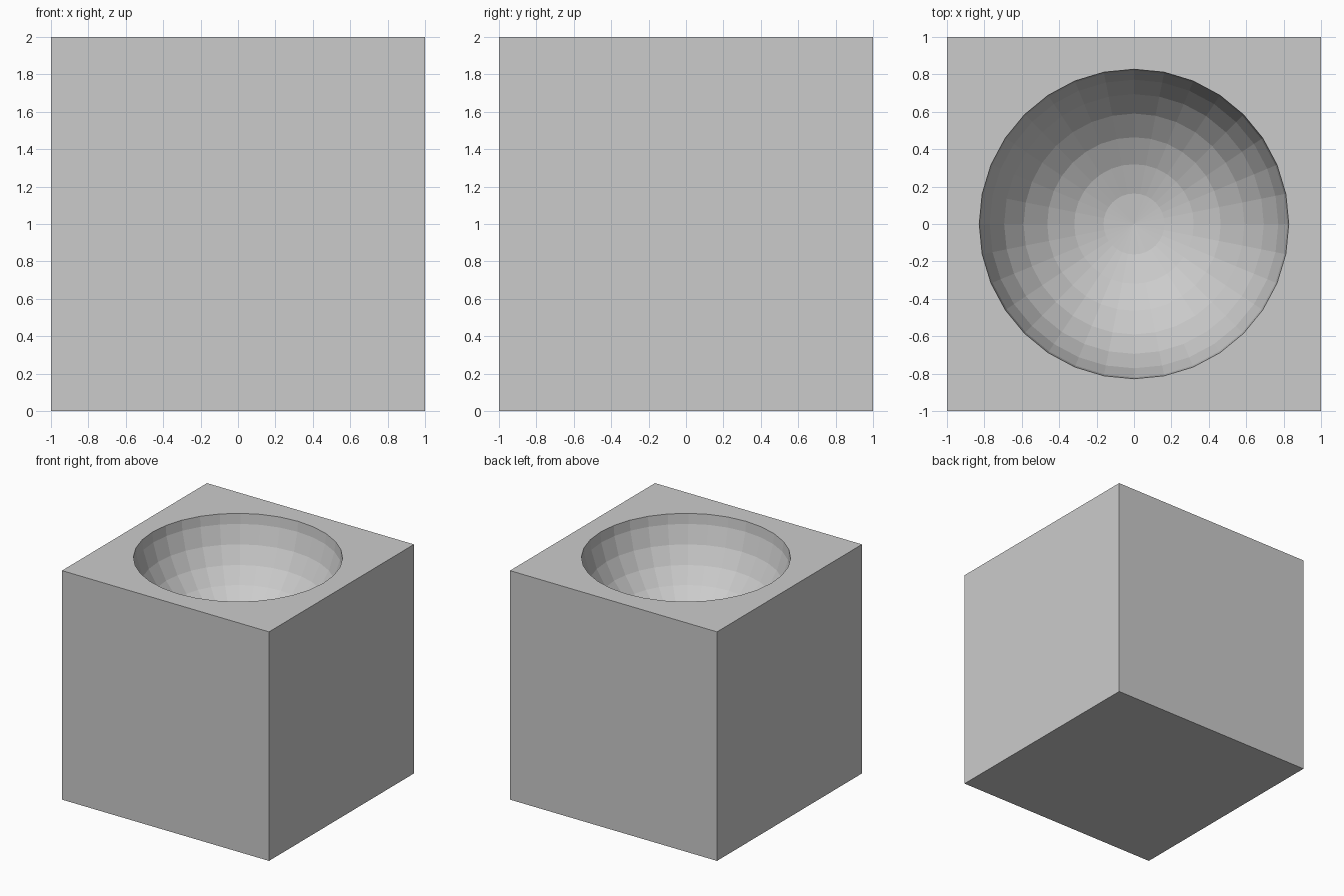
import bpy

if "Cube" in bpy.data.objects:
    bpy.data.objects.remove(bpy.data.objects["Cube"])

# Solid cube body
bpy.ops.mesh.primitive_cube_add(size=2, location=(0, 0, 1))
block = bpy.context.object
block.name = "block"

# Sphere that carves the bowl, its equator just above the top face
bpy.ops.mesh.primitive_uv_sphere_add(segments=32, ring_count=16, radius=0.835,
                                     location=(0, 0, 2.075))
cutter = bpy.context.object
cutter.name = "bowl_cutter"

# Carve the bowl
mod = block.modifiers.new("carve_bowl", 'BOOLEAN')
mod.operation = 'DIFFERENCE'
mod.solver = 'EXACT'
mod.object = cutter
bpy.context.view_layer.objects.active = block
bpy.ops.object.modifier_apply(modifier=mod.name)

# The cutter is no longer needed
bpy.data.objects.remove(cutter, do_unlink=True)
